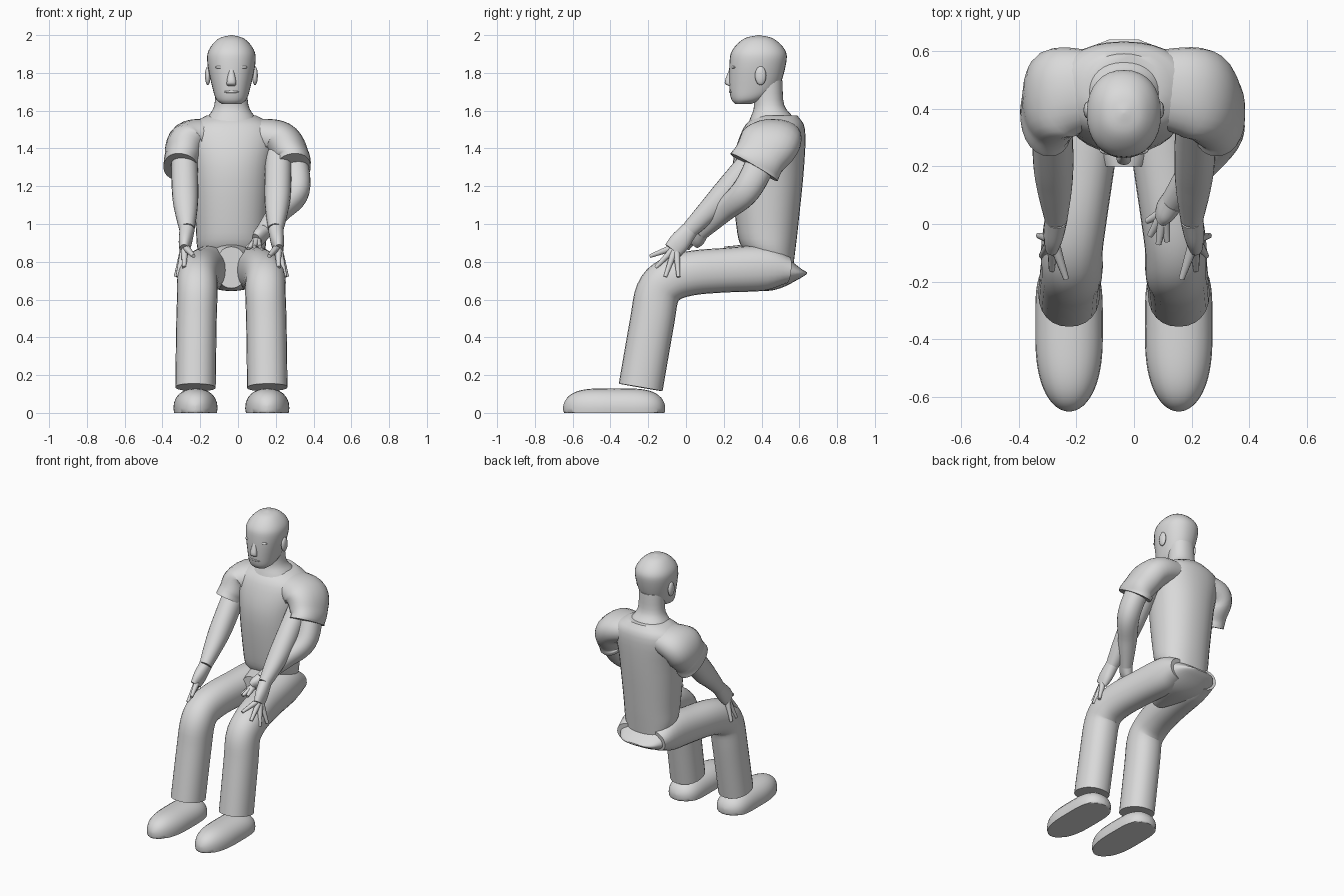
import bpy, bmesh, math
from mathutils import Vector

cube = bpy.data.objects.get("Cube")
if cube:
    bpy.data.objects.remove(cube, do_unlink=True)

CENTRE = -0.035  # body centre line
X, Y, Z = Vector((1, 0, 0)), Vector((0, 1, 0)), Vector((0, 0, 1))
SIDES = {"right": -1, "left": 1}

SHADE = (0.7, 0.7, 0.7, 1)
grey = bpy.data.materials.new("light grey")
grey.use_nodes = True
grey.diffuse_color = SHADE
grey.node_tree.nodes["Principled BSDF"].inputs["Base Color"].default_value = SHADE


def spline(rows, steps):
    """Smooth Catmull-Rom interpolation through rows of numbers."""
    points = [Vector(row) for row in rows]
    padded = [points[0] * 2 - points[1]] + points + [points[-1] * 2 - points[-2]]
    result = []
    for a, b, c, d in zip(padded, padded[1:], padded[2:], padded[3:]):
        for step in range(steps):
            t = step / steps
            bend = 2 * a - 5 * b + 4 * c - d
            twist = 3 * b - a - 3 * c + d
            result.append(b + (t * (c - a) + t * t * bend + t ** 3 * twist) / 2)
    return result + [points[-1]]


def rounded(value, power):
    return math.copysign(abs(value) ** (2 / power), value)


def loft(name, rows, side=1, ref=X, axis=None, sides=24, steps=4, power=2.2, floor=None):
    """Skin of oval rings; each row is offset x, y, z, half width, half depth.
    Rings stand across the path, or across a fixed axis if one is given."""
    rings = spline(rows, steps)
    middle = [Vector((CENTRE + side * ring[0], ring[1], ring[2])) for ring in rings]
    bm = bmesh.new()
    loops = []
    for i, ring in enumerate(rings):
        ahead, behind = middle[min(i + 1, len(middle) - 1)], middle[max(i - 1, 0)]
        along = axis or (ahead - behind).normalized()
        wide = (ref - along * ref.dot(along)).normalized()
        deep = along.cross(wide)
        loop = []
        for k in range(sides):
            angle = math.tau * k / sides
            point = middle[i] + wide * ring[3] * rounded(math.cos(angle), power)
            point += deep * ring[4] * rounded(math.sin(angle), power)
            if floor is not None:
                point.z = max(point.z, floor)
            loop.append(bm.verts.new(point))
        loops.append(loop)
    for lower, upper in zip(loops, loops[1:]):
        for k in range(sides):
            n = (k + 1) % sides
            bm.faces.new((lower[k], lower[n], upper[n], upper[k]))
    bm.faces.new(loops[0])
    bm.faces.new(loops[-1])
    finish(name, bm)


def central(name, rows, axis=Z):
    """Loft on the centre line; each row is y, z, half width, half depth."""
    loft(name, [(0, *row) for row in rows], axis=axis, sides=32)


def blob(name, place, size):
    """Ellipsoid at an offset from the centre line."""
    bm = bmesh.new()
    bmesh.ops.create_uvsphere(bm, u_segments=16, v_segments=10, radius=1)
    bmesh.ops.scale(bm, vec=size, verts=bm.verts)
    bmesh.ops.translate(bm, vec=Vector(place) + X * CENTRE, verts=bm.verts)
    finish(name, bm)


def finish(name, bm):
    """Turn a bmesh into a smooth shaded object."""
    bmesh.ops.recalc_face_normals(bm, faces=bm.faces)
    mesh = bpy.data.meshes.new(name)
    bm.to_mesh(mesh)
    bm.free()
    mesh.materials.append(grey)
    part = bpy.data.objects.new(name, mesh)
    bpy.context.collection.objects.link(part)
    bpy.ops.object.select_all(action='DESELECT')
    part.select_set(True)
    bpy.context.view_layer.objects.active = part
    bpy.ops.object.shade_smooth_by_angle(angle=math.radians(45))


def arm(tag, side, shoulder, elbow, wrist, knuckle, tips):
    """Tapered arm, palm and fingers reaching to the given tips."""
    shoulder, elbow, wrist, knuckle = map(Vector, (shoulder, elbow, wrist, knuckle))
    forearm = elbow.lerp(wrist, 0.5)
    loft(tag + "_arm", [(*shoulder, .07, .08), (*elbow, .07, .075),
                        (*forearm, .06, .06), (*wrist, .04, .045)], side, steps=6)
    loft(tag + "_palm", [(*wrist, .04, .045), (*wrist.lerp(knuckle, 0.6), .035, .055),
                         (*knuckle, .025, .05)], side)
    for number, tip in enumerate(map(Vector, tips), start=1):
        root = wrist.lerp(knuckle, 0.8).lerp(tip, 0.1)
        loft(f"{tag}_finger_{number}", [(*root, .02, .02), (*tip, .01, .01)], side, sides=10)


# Head and neck
central("head", [(.3, 1.635, .05, .04), (.33, 1.66, .08, .09), (.36, 1.72, .1, .13),
                 (.38, 1.85, .127, .15), (.385, 1.92, .12, .14),
                 (.385, 1.98, .07, .08), (.385, 2, .005, .005)])
central("neck", [(.45, 1.48, .18, .14), (.455, 1.56, .13, .115),
                 (.44, 1.63, .09, .08), (.425, 1.76, .085, .085)])
central("nose", [(.245, 1.83, .01, .012), (.225, 1.75, .025, .02), (.24, 1.73, .02, .01)])
blob("upper_lip", (0, .24, 1.7), (.04, .012, .008))
blob("lower_lip", (0, .245, 1.685), (.035, .01, .008))
for tag, side in SIDES.items():
    blob(tag + "_brow", (side * .05, .255, 1.83), (.035, .015, .01))
    blob(tag + "_eye", (side * .05, .26, 1.8), (.02, .012, .01))
    blob(tag + "_ear", (side * .125, .395, 1.785), (.015, .03, .05))

# Shirt
central("shirt_body", [(.485, .79, .15, .085), (.44, .87, .18, .14), (.43, 1, .19, .165),
                       (.435, 1.3, .215, .19), (.465, 1.5, .24, .165), (.48, 1.575, .13, .11)])
for tag, side in SIDES.items():
    lean = 0.03 * side  # the shoulders sit slightly to the left
    loft(tag + "_sleeve", [(.1, .475, 1.48, .13, .08), (.24 + lean / 2, .45, 1.44, .16, .105),
                           (.29 + lean, .39, 1.35, .14, .095),
                           (.3 + lean, .36, 1.3, .145, .09)], side, ref=Y, steps=6)

# Trousers
central("trouser_seat", [(.2, .77, .08, .11), (.4, .77, .18, .125), (.5, .755, .19, .095),
                         (.6, .74, .13, .03), (.64, .74, .05, .005)], axis=Y)
girth = 0.107
for tag, side in SIDES.items():
    path = [(.11, .42, .765), (.14, .2, .755), (.165, .03, .74), (.18, -.085, .705),
            (.18, -.15, .635), (.185, -.18, .48), (.19, -.24, .135)]
    rows = [(.09, .54, .755, .1, .07)] + [(*place, girth, girth * 1.1) for place in path]
    loft(tag + "_trouser_leg", rows, side)

# Shoes: long flat-bottomed ovals on the ground
for tag, side in SIDES.items():
    rows = []
    for i in range(17):
        t = -math.cos(math.pi * i / 16)
        taper = 2.5 if t < 0 else 5
        width = 0.117 * math.sqrt(max(1 - abs(t) ** taper, 0.001))
        height = 0.105 * math.sqrt(max(1 - t ** 4, 0.01))
        rows.append((.19, -.38 + .27 * t, .025, width, height))
    loft(tag + "_shoe", rows, side, axis=Y, steps=2, floor=0)

# Arms with hands draped over the outer thighs
for tag, side in SIDES.items():
    arm(tag, side, (.25, .42, 1.4), (.245, .22, 1.17), (.235, .02, .97), (.25, -.07, .86),
        [(.2, -.19, .83), (.25, -.16, .77), (.285, -.11, .72), (.295, -.04, .72)])

# Second, bent arm on the left
arm("left_bent", 1, (.33, .42, 1.37), (.345, .32, 1.18), (.17, .08, .96), (.13, .03, .91),
    [(.08, .01, .87), (.09, -.04, .87), (.12, -.07, .88), (.15, -.06, .88)])
